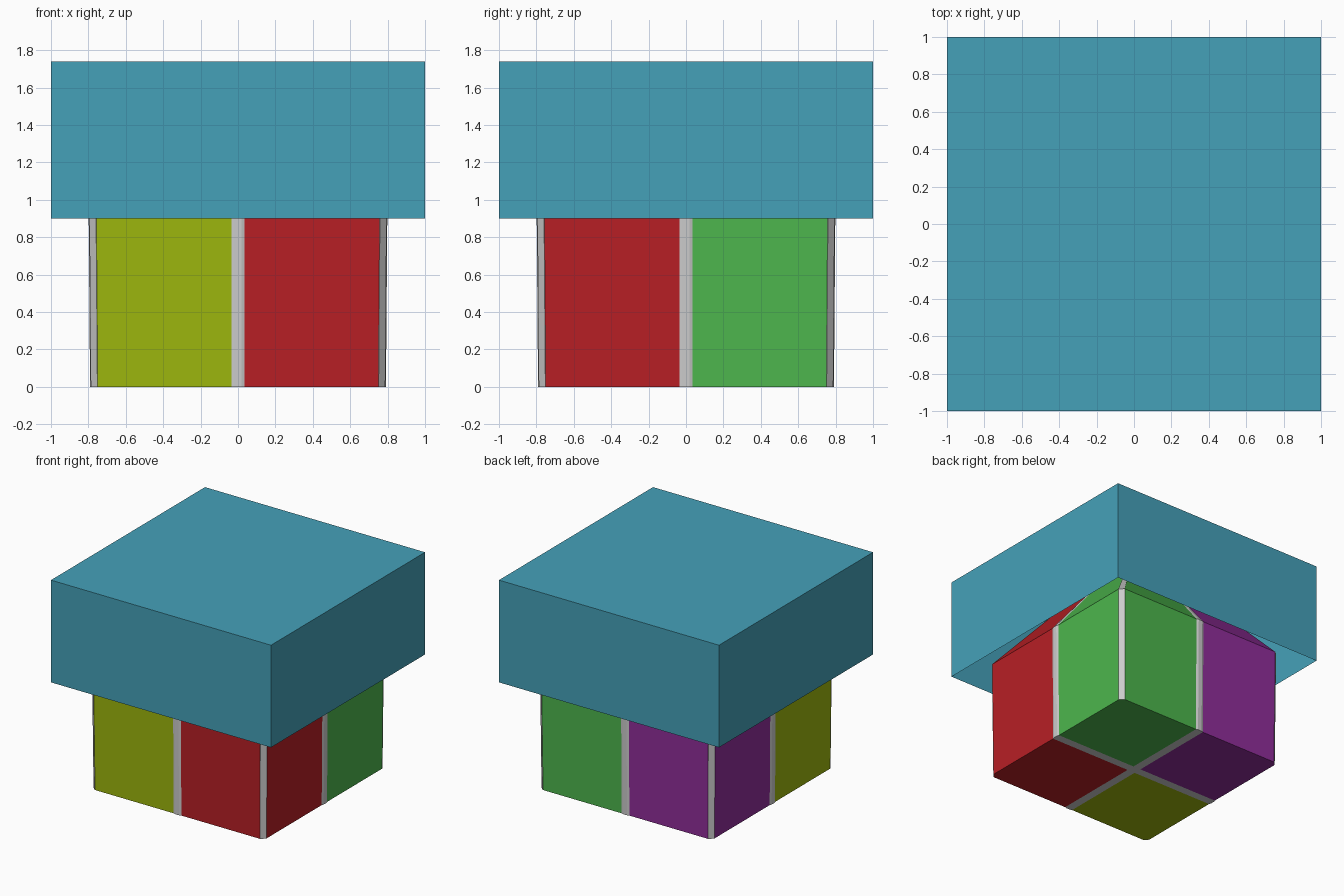
import bpy, bmesh

if "Cube" in bpy.data.objects:
    bpy.data.objects.remove(bpy.data.objects["Cube"])


def material(name, rgb):
    # sRGB 0-255 to linear
    lin = [((c / 255 + 0.055) / 1.055) ** 2.4 if c > 10 else c / 255 / 12.92 for c in rgb]
    m = bpy.data.materials.new(name)
    m.diffuse_color = (*lin, 1)
    m.use_nodes = True
    m.node_tree.nodes["Principled BSDF"].inputs["Base Color"].default_value = m.diffuse_color
    return m


def loft(name, section, rings, mat=None, cap_bottom=True):
    """Stack scaled copies of a section; rings are (z, scale)."""
    bm = bmesh.new()
    layers = [[bm.verts.new((x * s, y * s, z)) for x, y in section] for z, s in rings]
    n = len(section)
    for a, b in zip(layers, layers[1:]):
        for i in range(n):
            j = (i + 1) % n
            bm.faces.new((a[i], a[j], b[j], b[i]))
    bm.faces.new(layers[-1])
    bmesh.ops.recalc_face_normals(bm, faces=bm.faces)
    if cap_bottom:
        bm.faces.new(layers[0])
        bmesh.ops.recalc_face_normals(bm, faces=bm.faces)
    me = bpy.data.meshes.new(name)
    bm.to_mesh(me)
    bm.free()
    ob = bpy.data.objects.new(name, me)
    bpy.context.collection.objects.link(ob)
    if mat:
        me.materials.append(mat)
    return ob


G, C, H = 0.035, 0.75, 0.785              # seam half width, chamfer start, half size
BODY = [(0, 1), (0.98, 1.01), (1.5, 0.47)]  # slightly flared walls, sloped top

quarter = [(G, G), (H, G), (H, C), (C, H), (G, H)]
post = [(H, C), (H + 0.002, C + 0.002), (C + 0.002, H + 0.002), (C, H)]
colours = {
    "yellow": (-1, -1, (157, 183, 13)),
    "red": (1, -1, (184, 31, 37)),
    "green": (1, 1, (77, 182, 77)),
    "purple": (-1, 1, (144, 45, 154)),
}

# Four coloured quarters, each with a grey strip along its outer corner
for col, (sx, sy, rgb) in colours.items():
    loft(col + "_block", [(x * sx, y * sy) for x, y in quarter], BODY, material(col, rgb))
    loft(col + "_corner_strip", [(x * sx, y * sy) for x, y in post], BODY)

# Grey cross filling the seams, slightly ridged on the outer faces
R = H + 0.006
cross = []
for ax, ay in ((1, 0), (0, 1), (-1, 0), (0, -1)):
    for u, v in ((H, -G), (R, -G * 0.5), (R, G * 0.5), (H, G), (G, G)):
        cross.append((u * ax - v * ay, u * ay + v * ax))
loft("seam_cross", cross, BODY)

# Blue lid, open underneath
loft("lid", [(-1, -1), (1, -1), (1, 1), (-1, 1)], [(0.9, 1), (1.74, 1)],
     material("blue", (69, 161, 185)), cap_bottom=False)
